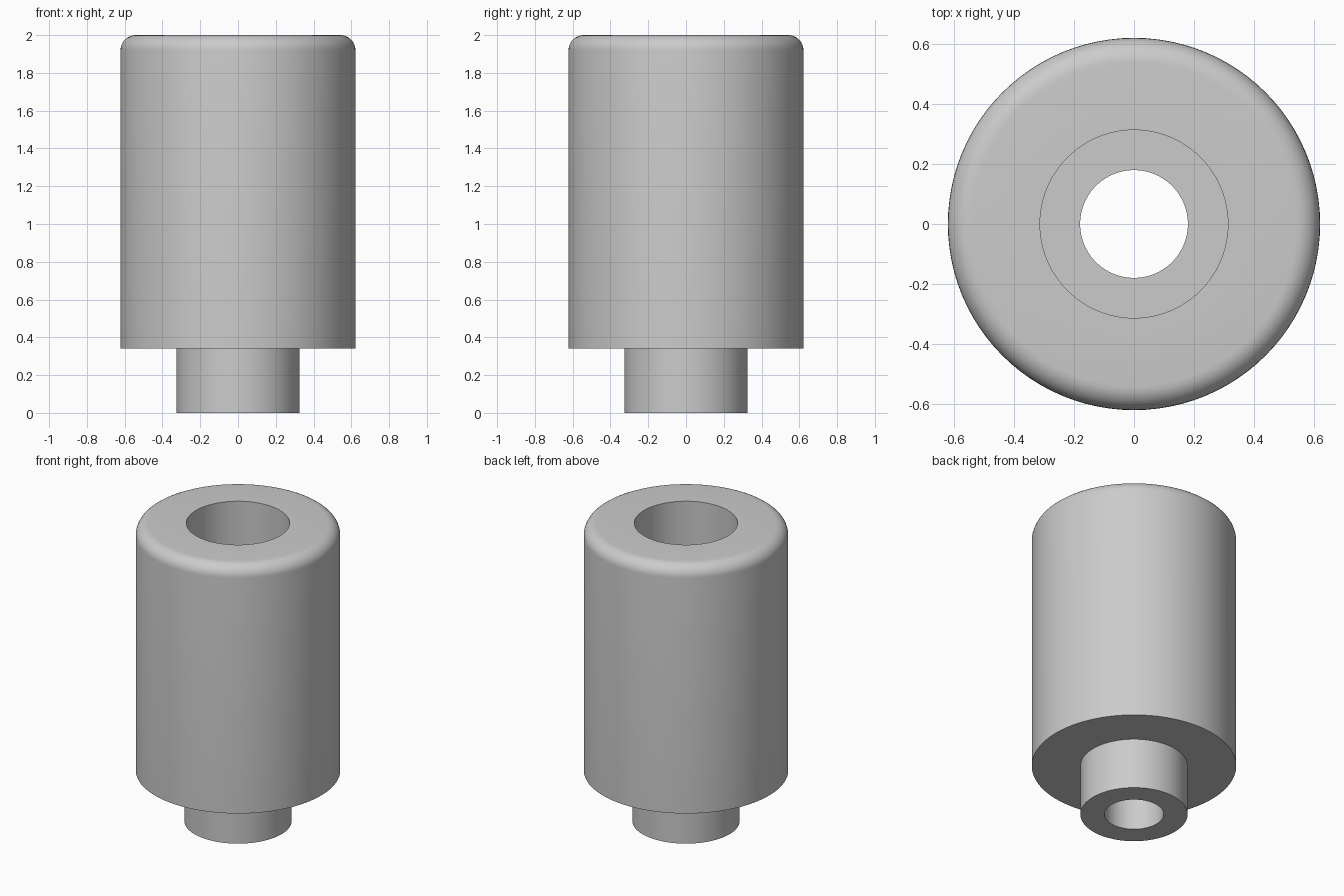
import bpy
import bmesh
from math import sin, cos, pi, radians

SEGMENTS = 96
BODY_R, SPIGOT_R = 0.622, 0.326
BORE_R, HOLE_R = 0.314, 0.18
SPIGOT_H, SHOULDER_Z, TOP_Z = 0.34, 1.0, 2.0
FILLET = 0.08

cube = bpy.data.objects.get("Cube")
if cube:
    bpy.data.objects.remove(cube, do_unlink=True)


def make_material(name, color):
    mat = bpy.data.materials.new(name)
    mat.use_nodes = True
    mat.diffuse_color = color
    bsdf = next(n for n in mat.node_tree.nodes if n.type == 'BSDF_PRINCIPLED')
    bsdf.inputs["Base Color"].default_value = color
    return mat


def lathe(name, profile, mat):
    """Revolve a closed (radius, height) profile around z."""
    bm = bmesh.new()
    rings = []
    for i in range(SEGMENTS):
        a = 2 * pi * i / SEGMENTS
        rings.append([bm.verts.new((r * cos(a), r * sin(a), z)) for r, z in profile])
    n = len(profile)
    for i, ring in enumerate(rings):
        following = rings[(i + 1) % SEGMENTS]
        for j in range(n):
            k = (j + 1) % n
            bm.faces.new((ring[j], following[j], following[k], ring[k]))
    bmesh.ops.recalc_face_normals(bm, faces=bm.faces)
    mesh = bpy.data.meshes.new(name)
    bm.to_mesh(mesh)
    bm.free()
    mesh.materials.append(mat)
    obj = bpy.data.objects.new(name, mesh)
    bpy.context.collection.objects.link(obj)
    bpy.ops.object.select_all(action='DESELECT')
    obj.select_set(True)
    bpy.context.view_layer.objects.active = obj
    bpy.ops.object.shade_smooth_by_angle(angle=radians(30))
    return obj


# Spigot and body outline, rounded top rim, then the stepped bore
steps = 8
rim = [(BODY_R - FILLET + FILLET * cos(pi / 2 * i / steps),
        TOP_Z - FILLET + FILLET * sin(pi / 2 * i / steps)) for i in range(steps + 1)]
outline = [(HOLE_R, 0), (SPIGOT_R, 0), (SPIGOT_R, SPIGOT_H), (BODY_R, SPIGOT_H)]
bore = [(BORE_R, TOP_Z), (BORE_R, SHOULDER_Z), (HOLE_R, SHOULDER_Z)]

grey = make_material("light_grey", (0.6, 0.6, 0.6, 1))
lathe("stepped_bushing", outline + rim + bore, grey)
